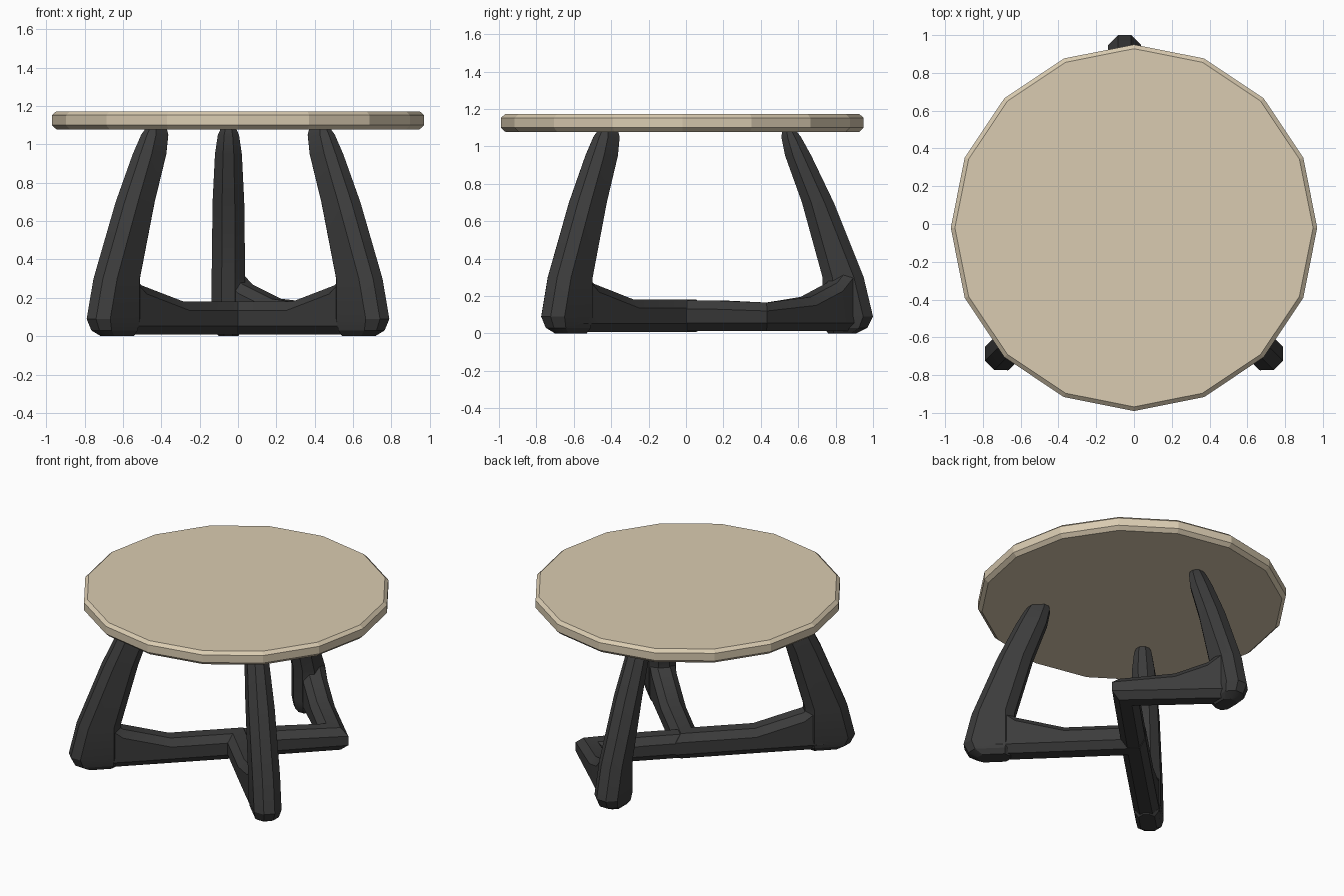
import bpy, bmesh, math
from mathutils import Vector

if "Cube" in bpy.data.objects:
    bpy.data.objects.remove(bpy.data.objects["Cube"])


def material(name, col):
    m = bpy.data.materials.new(name)
    m.diffuse_color = (*col, 1)
    m.use_nodes = True
    m.node_tree.nodes["Principled BSDF"].inputs["Base Color"].default_value = m.diffuse_color
    return m


def loft(name, rings, mat):
    """Skin a list of equal-sized point rings and cap both ends."""
    bm = bmesh.new()
    vs = [[bm.verts.new(p) for p in r] for r in rings]
    n = len(rings[0])
    for a, b in zip(vs, vs[1:]):
        for i in range(n):
            j = (i + 1) % n
            bm.faces.new((a[i], a[j], b[j], b[i]))
    bm.faces.new(vs[0])
    bm.faces.new(vs[-1])
    bmesh.ops.recalc_face_normals(bm, faces=bm.faces)
    me = bpy.data.meshes.new(name)
    bm.to_mesh(me)
    bm.free()
    me.materials.append(mat)
    ob = bpy.data.objects.new(name, me)
    bpy.context.collection.objects.link(ob)
    return ob


def octagon(u0, u1, v0, v1, cu, cv):
    """Chamfered rectangle as (u, v) pairs."""
    return [(u0 + cu, v0), (u1 - cu, v0), (u1, v0 + cv), (u1, v1 - cv),
            (u1 - cu, v1), (u0 + cu, v1), (u0, v1 - cv), (u0, v0 + cv)]


def leg(name, origin, direction, d_out, d_in):
    """Tapered leaning leg: stations of height, inner reach, outer reach, width."""
    d = Vector((*direction, 0)).normalized()
    side = Vector((-d.y, d.x, 0))
    rings = []
    for z, inner, outer, w in [(0, .76, .91, .10), (.03, .74, .97, .15),
                               (.09, .73, 1.0, .175), (.30, .73, .95, .175),
                               (.70, .62, .79, .165), (.95, .53, .67, .14),
                               (1.05, .51, .615, .11), (1.082, .515, .59, .08)]:
        c = w * .3
        rings.append([Vector((*origin, z)) + d * u + side * v for u, v in
                      octagon(inner + d_in, outer + d_out, -w / 2, w / 2, c, c)])
    return loft(name, rings, dark)


def arm(name, path, w, z0):
    """Mitred floor bar along (x, y, top height) points."""
    pts = [Vector(p[:2]) for p in path]
    rings = []
    for i, p in enumerate(pts):
        a = (p - pts[i - 1]).normalized() if i else None
        b = (pts[i + 1] - p).normalized() if i + 1 < len(pts) else None
        a, b = a or b, b or a
        t = (a + b).normalized()
        s = Vector((-t.y, t.x)) / max(.3, t.dot(a))
        rings.append([(p.x + s.x * u, p.y + s.y * u, z) for u, z in
                      octagon(-w / 2, w / 2, z0, path[i][2], .04, .045)])
    return loft(name, rings, dark)


dark = material("dark_wood", (.045, .045, .045))
pale = material("pale_wood", (.70, .60, .44))

# Sixteen-sided top with chamfered rim
rim = [(.945, 1.077), (.97, 1.1), (.97, 1.152), (.948, 1.172)]
loft("table_top", [[(r * math.sin(i * math.pi / 8), r * math.cos(i * math.pi / 8) - .02, z)
                    for i in range(16)] for r, z in rim], pale)

# Front bar running foot - hub - foot
half = [(.62, -.605, .36), (.53, -.52, .265), (.31, -.305, .18)]
frame = arm("leg_frame", [(-x, y, z) for x, y, z in half] + [(0, 0, .18)] + half[::-1],
            .16, .008)

# Back bar with elbow, and the three legs
parts = [arm("back_bar", [(-.03, .85, .36), (.05, .78, .27), (.2, .64, .195),
                          (.43, .43, .165), (.2, .2, .175), (-.02, -.02, .175)], .155, .012),
         leg("back_leg", (-.05, 0), (0, 1), 0, 0),
         leg("right_leg", (0, 0), (.715, -.70), .07, .02),
         leg("left_leg", (0, 0), (-.715, -.70), .07, .02)]

# Merge everything below the top into one frame
bpy.context.view_layer.objects.active = frame
for p in parts:
    m = frame.modifiers.new("join", 'BOOLEAN')
    m.operation = 'UNION'
    m.solver = 'EXACT'
    m.object = p
    bpy.ops.object.modifier_apply(modifier=m.name)
    bpy.data.objects.remove(p)

bpy.ops.object.select_all(action='DESELECT')
frame.select_set(True)
bpy.ops.object.shade_smooth_by_angle(angle=math.radians(25))
